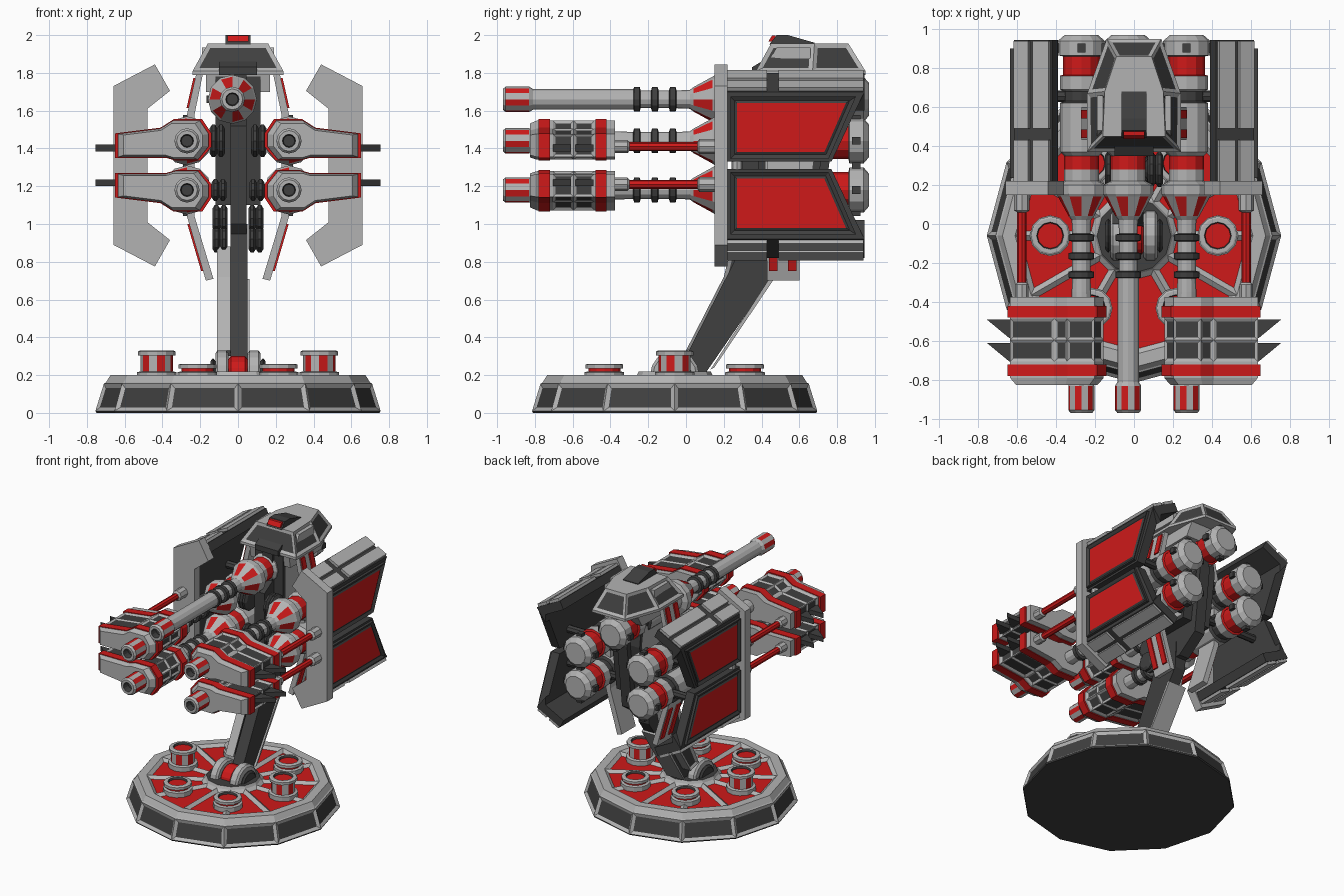
import bpy, bmesh
from math import sin, cos, pi

if "Cube" in bpy.data.objects:
    bpy.data.objects.remove(bpy.data.objects["Cube"])

G, D, R, S = 0, 1, 2, 3   # grey, dark, red, alternating red/grey stripes
MATS = []
for n, c in (("grey", (0.45, 0.45, 0.45, 1)), ("dark", (0.05, 0.05, 0.05, 1)), ("red", (0.62, 0.01, 0.01, 1))):
    m = bpy.data.materials.new(n)
    m.diffuse_color = c
    m.use_nodes = True
    m.node_tree.nodes["Principled BSDF"].inputs["Base Color"].default_value = m.diffuse_color
    MATS.append(m)


def place(axis, u, v, t):
    return {'x': (t, u, v), 'y': (u, t, v), 'z': (u, v, t)}[axis]


def finish(name, bm):
    me = bpy.data.meshes.new(name)
    bm.to_mesh(me)
    bm.free()
    for m in MATS:
        me.materials.append(m)
    ob = bpy.data.objects.new(name, me)
    bpy.context.collection.objects.link(ob)
    return ob


def sink(bm, faces, mat, thick, depth):
    bmesh.ops.inset_individual(bm, faces=faces, thickness=thick, depth=-depth, use_even_offset=True)
    for f in faces:
        f.material_index = mat


def loft(name, axis, pa, a, pb, b, mat=G, sides=None, caps=None, thick=.015, depth=.008):
    """Solid between two polygons; optionally inset its sides or its end caps."""
    bm = bmesh.new()
    va = [bm.verts.new(place(axis, u, v, a)) for u, v in pa]
    vb = [bm.verts.new(place(axis, u, v, b)) for u, v in pb]
    n = len(va)
    ends = [bm.faces.new(va), bm.faces.new(vb)]
    walls = [bm.faces.new((va[i], va[(i + 1) % n], vb[(i + 1) % n], vb[i])) for i in range(n)]
    for f in bm.faces:
        f.material_index = mat
    bmesh.ops.recalc_face_normals(bm, faces=bm.faces)
    if sides is not None:
        sink(bm, walls, sides, thick, depth)
    if caps is not None:
        sink(bm, ends, caps, thick, depth)
    return finish(name, bm)


def prism(name, axis, pts, a, b, mat=G, **kw):
    return loft(name, axis, pts, a, pts, b, mat, **kw)


def box(name, x0, x1, y0, y1, z0, z1, mat=G):
    return prism(name, 'z', [(x0, y0), (x1, y0), (x1, y1), (x0, y1)], z0, z1, mat)


def turned(name, axis, c, prof, n=12, panels=()):
    """Lathe: prof rows are (position, radius, material of next band)."""
    bm = bmesh.new()
    rings = [[bm.verts.new(place(axis, c[0] + r * cos(2 * pi * k / n), c[1] + r * sin(2 * pi * k / n), t))
              for k in range(n)] for t, r, _ in prof]
    bands = []
    for (t, r, m), p, q in zip(prof, rings, rings[1:]):
        band = []
        for k in range(n):
            f = bm.faces.new((p[k], p[(k + 1) % n], q[(k + 1) % n], q[k]))
            f.material_index = (R if k % 2 else G) if m == S else m
            band.append(f)
        bands.append(band)
    bm.faces.new(rings[0]).material_index = prof[0][2] % 3
    bm.faces.new(rings[-1]).material_index = prof[-1][2]
    bmesh.ops.recalc_face_normals(bm, faces=bm.faces)
    for i, mat, thick, depth in panels:
        sink(bm, bands[i], mat, thick, depth)
    return finish(name, bm)


# Base disc with dark side panels and red wedges
CY = -.06
turned("base", 'z', (0, CY), [(0, .75, D), (.01, .755, G), (.155, .71, G), (.16, .70, G), (.2, .675, G),
       (.2, .61, G), (.2, .2, G), (.22, .19, D), (.22, .13, D)], 12,
       [(1, D, .022, .012), (5, R, .025, .02)])
for k in range(6):
    tall = k % 3 == 0
    h = .33 if tall else .26
    turned("base_boss", 'z', (.43 * cos(k * pi / 3), CY + .43 * sin(k * pi / 3)),
           [(.18, .105, G), (.215, .105, G), (.22, .085, S if tall else R), (h - .025, .085, G), (h - .025, .1, G),
            (h - .005, .1, G), (h, .09, G), (h, .07, D), (h - .015, .065, R)])

# Pivot wheels and slanted support arm
for x0, x1, r, m in ((-.12, -.05, .13, G), (-.05, .05, .1, R), (.05, .12, .13, G), (-.145, -.12, .09, D), (.12, .145, .09, D)):
    turned("pivot_wheel", 'x', (CY, .2), [(x0, r - .015, m), (x0 + .012, r, m), (x1 - .012, r, m), (x1, r - .015, m)], 16)
prism("support_arm", 'x', [(-.06, .2), (.0, .3), (.255, .8), (.32, 1), (.52, 1), (.51, .8), (.11, .22)], -.04, .05, D)
prism("arm_plate", 'x', [(.0, .33), (.2, .72), (.24, .88), (.42, .88), (.38, .72), (.1, .3)], -.11, -.04, G,
      caps=D, thick=.02, depth=.01)
prism("arm_rear_rail", 'x', [(.13, .23), (.15, .24), (.46, .7), (.44, .71)], -.09, .06)

# Central body, joints and neck
prism("body_spine", 'x', [(.26, 1), (.26, 1.52), (.36, 1.58), (.36, 1.8), (.72, 1.8), (.78, 1.5), (.72, 1.0), (.55, .88), (.36, .88)],
      -.04, .045, D)
prism("body_core", 'x', [(.38, 1.1), (.38, 1.78), (.7, 1.78), (.74, 1.5), (.68, 1.1)], -.12, .12, D, caps=G, thick=.04)
prism("neck", 'x', [(.4, 1.7), (.38, 1.81), (.85, 1.81), (.78, 1.7)], -.17, .17)
for s in (1, -1):
    for z, r, x0 in ((.92, .075, .055), (1.03, .075, .055), (1.44, .09, .07), (1.18, .06, .06)):
        for i in range(2):
            x = x0 + .04 * i
            turned("joint_wheel", 'x', (.28, z), [(s * x, r - .02, D), (s * (x + .012), r, D),
                   (s * (x + .028), r, D), (s * (x + .04), r - .02, D)], 10)
    # Angular rib shell around the body, with red strips
    outer = [(.22, 1.8), (.27, 1.58), (.27, 1.04), (.17, .7)]
    inner = [(.13, .71), (.23, 1.04), (.23, 1.58), (.185, 1.8)]
    prism("body_rib", 'y', [(s * x, z) for x, z in outer + inner], .43, .6)
    for y in (.44, .54):
        for k in (0, 2):
            (x0, z0), (x1, z1) = outer[k], outer[k + 1]
            e = [(x0 + (x1 - x0) * t, z0 + (z1 - z0) * t) for t in (.12, .85)]
            prism("rib_red_strip", 'y', [(s * e[0][0], e[0][1]), (s * (e[0][0] + .01), e[0][1]),
                  (s * (e[1][0] + .01), e[1][1]), (s * e[1][0], e[1][1])], y, y + .045, R)

# Cockpit head with inset windows
lower = [(-.24, .37), (.24, .37), (.24, .67), (.14, .95), (-.14, .95), (-.24, .67)]
upper = [(-.16, .45), (.16, .45), (.15, .68), (.09, .86), (-.09, .86), (-.15, .68)]
loft("cockpit", 'z', lower, 1.81, upper, 1.955, G, sides=D, thick=.022)
prism("cockpit_floor", 'z', lower, 1.79, 1.81)
for s in (1, -1):
    prism("cockpit_side_plate", 'x', [(.42, 1.83), (.48, 1.935), (.66, 1.935), (.66, 1.83)], s * .16, s * .19)
prism("cockpit_hood", 'x', [(.44, 1.95), (.48, 2.0), (.54, 2.0), (.68, 1.96), (.68, 1.95)], -.065, .065, D)
prism("cockpit_lamp", 'x', [(.435, 1.965), (.455, 1.997), (.475, 1.997), (.475, 1.965)], -.055, .055, R)
prism("cockpit_chin", 'x', [(.35, 1.79), (.35, 1.83), (.4, 1.86), (.4, 1.79)], -.1, .1, D)

# Five long guns running back into engine drums
for x, z in ((-.03, 1.66), (.27, 1.44), (-.27, 1.44), (.27, 1.18), (-.27, 1.18)):
    long = z > 1.6
    prof = [(-.92, .03, D), (-.97, .035, G), (-.97, .055, G), (-.955, .067, S), (-.83, .067, G), (-.81, .055, G)]
    prof += [(-.27, .055, G), (-.27, .043, G)] if long else [(-.35, .05, G)]
    for y in (-.26, -.165, -.07):
        prof += [(y - .02, .047, D), (y - .015, .065, D), (y + .015, .065, D), (y + .02, .047, G)]
    prof += [(.02, .05, G), (.04, .065, S), (.14, .12, G), (.155, .13, G), (.2, .13, G), (.22, .09, G), (.28, .09, R),
             (.35, .09, G), (.37, .11, G), (.62, .11, D), (.63, .09, D), (.68, .09, G), (.69, .11, G), (.76, .11, R),
             (.765, .095, R), (.86, .095, G), (.865, .12, G), (.94, .12, G), (.97, .085, G)]
    turned("long_gun" if long else "side_gun", 'y', (x, z), prof)
    for dx, dz in ((.118, 0), (-.118, 0), (0, .118), (0, -.118)):
        box("engine_vent", x + dx - .02, x + dx + .02, .88, .925, z + dz - .02, z + dz + .02, D)

# Everything mirrored left/right and above/below the middle height 1.31
POD = [(.65, 1.48), (.65, 1.35), (.38, 1.35), (.33, 1.335), (.2, 1.335), (.14, 1.41),
       (.14, 1.48), (.19, 1.555), (.34, 1.555), (.41, 1.51)]
for s in (1, -1):
    for v in (1, -1):
        def Z(z):
            return z if v > 0 else 2.62 - z

        def xz(pts, k=1.0):
            return [(s * (.4 + (x - .4) * k), Z(1.43 + (z - 1.43) * k)) for x, z in pts]

        # Gun pod: tapered nose, windowed middle, red bands, dark fins
        loft("pod_nose", 'y', xz(POD, .82), -.825, xz(POD, .94), -.79)
        prism("pod_front", 'y', xz(POD, .94), -.79, -.705)
        for y in (-.705, -.595):
            prism("pod_window_row", 'y', xz(POD, .94), y, y + .11, G, sides=D, thick=.014)
        prism("pod_back", 'y', xz(POD, .94), -.485, -.375)
        for y in (-.78, -.48):
            prism("pod_red_band", 'y', xz(POD), y, y + .06, R)
        for y in (-.49, -.61):
            prism("pod_fin", 'z', [(s * .6, y), (s * .755, y), (s * .64, y - .095), (s * .6, y - .095)], Z(1.385), Z(1.42), D)
        # Red piston linking pod and wing
        turned("piston", 'y', (s * .575, Z(1.41)), [(-.39, .035, G), (-.31, .035, G), (-.3, .024, R), (.06, .024, G),
               (.07, .04, G), (.18, .04, G), (.19, .03, G)], 8)
        # Wing: outer panel with red inset and slanted rear edge
        prism("wing_panel", 'x', [(.22, Z(1.33)), (.77, Z(1.33)), (.94, Z(1.69)), (.22, Z(1.69))], s * .545, s * .615, D)
        prism("wing_red_panel", 'x', [(.235, Z(1.345)), (.755, Z(1.345)), (.9, Z(1.675)), (.235, Z(1.675))], s * .61, s * .635, D,
              caps=R, thick=.035, depth=.02)
        # Wing: slanted dark plate with grey strips
        prism("wing_slope", 'y', xz([(.615, 1.69), (.615, 1.70), (.42, 1.8), (.39, 1.74), (.545, 1.66), (.545, 1.6)]), .22, .945, D)
        for t0, t1 in ((.04, .42), (.54, .96)):
            e = [(.615 - .195 * t, 1.70 + .1 * t) for t in (t0, t1)]
            strip = xz(e + [(x + .01, z + .018) for x, z in reversed(e)])
            for y0, y1 in ((.22, .43), (.49, .94)):
                prism("wing_strip", 'y', strip, y0, y1)
        # Cross strut from body to wing
        turned("wing_strut", 'x', (.655, Z(1.44)), [(s * .1, .03, D), (s * .56, .03, D)], 8)
    # C-shaped front bracket and small hinge
    half = [(.44, 1.845), (.66, 1.73)]
    inner = [(.48, 1.61), (.36, 1.705)]
    flip = [(x, 2.62 - z) for x, z in half[::-1] + inner[::-1]]
    c = half + flip[:2] + [flip[2], flip[3]] + inner
    c = half + [(.66, .89), (.44, .775), (.36, .915), (.48, 1.01)] + inner
    prism("wing_bracket", 'y', [(s * x, z) for x, z in c], .15, .22)
    turned("wing_hinge", 'z', (s * .58, .27), [(1.26, .03, G), (1.36, .03, G)], 8)
